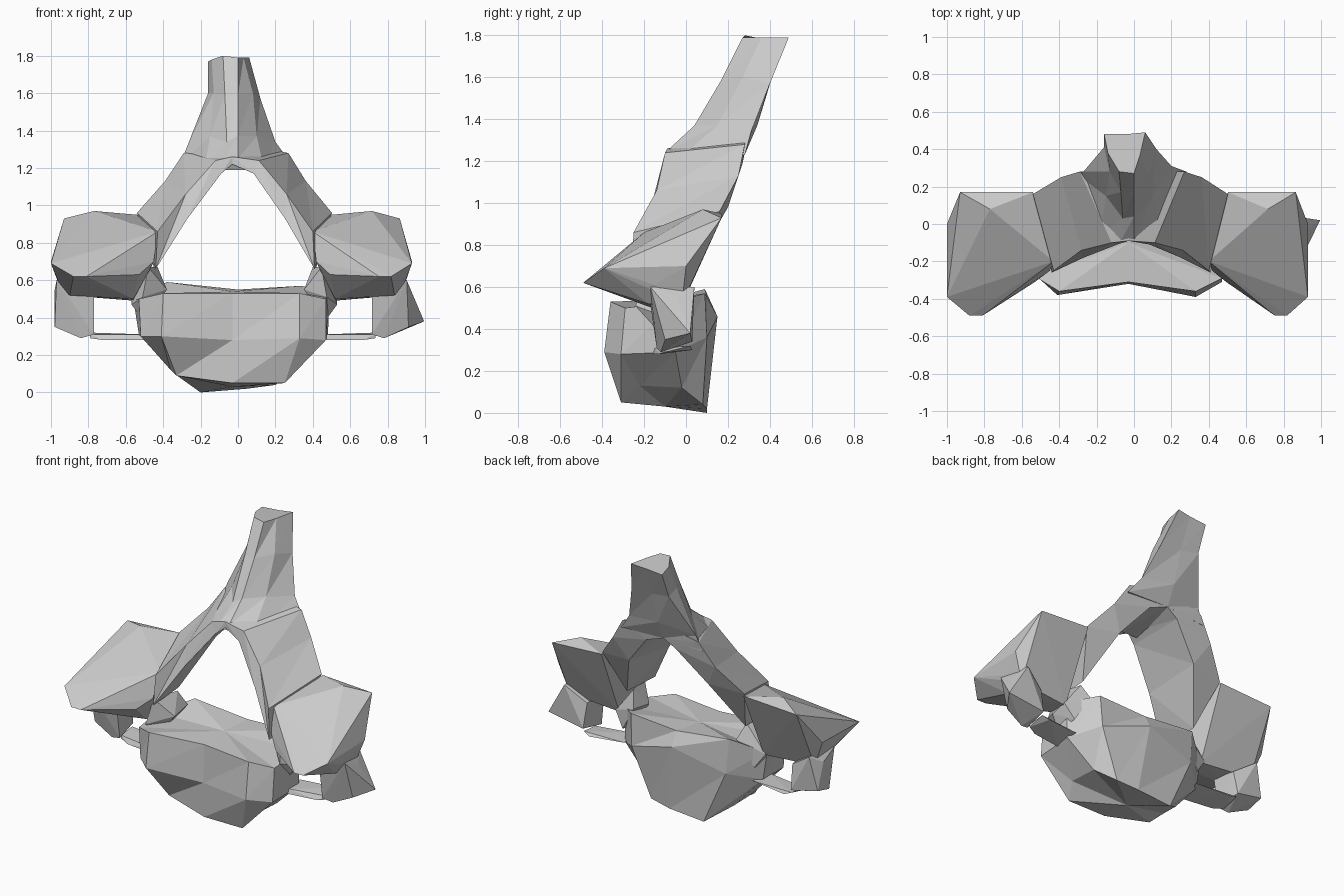
import bpy, bmesh


def finish(bm, name):
    bmesh.ops.recalc_face_normals(bm, faces=bm.faces[:])
    mesh = bpy.data.meshes.new(name)
    bm.to_mesh(mesh)
    bm.free()
    obj = bpy.data.objects.new(name, mesh)
    bpy.context.collection.objects.link(obj)


def hull(name, points):
    """Faceted convex lump around a few points."""
    bm = bmesh.new()
    for p in points:
        bm.verts.new(p)
    bmesh.ops.convex_hull(bm, input=bm.verts[:])
    loose = [v for v in bm.verts if not v.link_faces]
    bmesh.ops.delete(bm, geom=loose, context='VERTS')
    finish(bm, name)


def loft(name, rings, caps=None):
    """Skin equal-length rings; each end is a fan to a cap point or an n-gon."""
    bm = bmesh.new()
    rows = [[bm.verts.new(p) for p in r] for r in rings]
    n = len(rows[0])
    for a, b in zip(rows, rows[1:]):
        for i in range(n):
            j = (i + 1) % n
            bm.faces.new((a[i], a[j], b[j]))
            bm.faces.new((a[i], b[j], b[i]))
    for k, row in enumerate((rows[0], rows[-1])):
        if caps:
            c = bm.verts.new(caps[k])
            for i in range(n):
                bm.faces.new((row[i], row[(i + 1) % n], c))
        else:
            bm.faces.new(row)
    finish(bm, name)


def side(points, s, right_scale=0.93):
    """Place half-model points on the left (s=-1) or the slightly smaller right."""
    k = -1.0 if s < 0 else right_scale
    return [(x * k, y, z) for x, y, z in points]


# vertebral body: lower rim, waist, upper rim
lower = [(-.33, -.25, .09), (-.03, -.31, .05), (.25, -.31, .05), (.3, -.22, .13), (.3, -.02, .12),
         (.2, .08, .04), (.05, .1, .02), (-.2, .1, .0), (-.34, -.02, .1), (-.36, -.15, .12)]
waist = [(-.41, -.38, .3), (-.03, -.32, .28), (.33, -.39, .29), (.47, -.31, .28), (.48, -.05, .29),
         (.33, .1, .36), (0, .15, .46), (-.36, .1, .36), (-.53, -.05, .31), (-.52, -.28, .3)]
upper = [(-.4, -.36, .53), (-.03, -.31, .53), (.33, -.36, .53), (.47, -.29, .5), (.49, -.05, .53),
         (.34, .09, .57), (0, .1, .55), (-.38, .09, .59), (-.56, -.05, .5), (-.53, -.28, .5)]
loft("vertebral_body", [lower, waist, upper], [(-.03, -.1, .03), (-.03, -.1, .54)])

# spinous process: leaning blade with a narrow front strip and hollow back
loft("spinous_process", [
    [(-.07, -.09, 1.25), (0, -.09, 1.25), (.14, -.06, 1.19), (.28, .28, 1.23),
     (-.03, .28, 1.24), (-.31, .27, 1.22), (-.18, -.06, 1.19)],
    [(-.06, .03, 1.34), (0, .04, 1.37), (.1, .15, 1.37), (.2, .31, 1.34),
     (-.03, .34, 1.37), (-.27, .28, 1.32), (-.15, .15, 1.37)],
    [(-.07, .17, 1.59), (0, .17, 1.59), (.08, .27, 1.6), (.12, .4, 1.57),
     (-.03, .4, 1.58), (-.16, .41, 1.6), (-.13, .28, 1.6)],
    [(-.08, .28, 1.8), (0, .27, 1.79), (.03, .36, 1.79), (.06, .49, 1.79),
     (-.04, .48, 1.78), (-.16, .48, 1.77), (-.14, .38, 1.78)]])

for s, tag in ((-1, "left"), (1, "right")):
    # articular mass with the sloping facet on its front
    hull("articular_mass_" + tag, side([
        (1, -.39, .69), (.88, -.49, .62), (.81, -.49, .62), (.97, -.15, .61), (1, 0, .7),
        (.93, .17, .93), (.77, .08, .97), (.54, .17, .95), (.43, -.2, .86), (.45, -.25, .7),
        (.53, -.31, .63), (.55, -.03, .49), (.93, -.02, .52), (.9, -.18, .52), (.56, -.16, .5)], s))

    # pedicle with raised lip joining body and mass
    hull("pedicle_" + tag, side([
        (.5, -.15, .38), (.57, -.13, .47), (.57, -.02, .5), (.5, .0, .4), (.48, -.2, .67),
        (.43, -.02, .67), (.39, .03, .57), (.38, -.12, .55), (.51, -.24, .51)], s))

    # lamina: tilted sheet rising to the midline
    loft("lamina_" + tag, [
        side([(.44, -.26, .66), (.43, -.25, .86), (.54, .16, .96), (.45, .02, .67)], s),
        side([(.27, -.18, .93), (.28, -.14, 1.06), (.39, .25, 1.13), (.3, .2, .98)], s),
        side([(.09, -.11, 1.17), (.12, -.1, 1.24), (.29, .28, 1.28), (.11, .27, 1.19)], s),
        [(-.03, -.09, 1.22), (-.03, -.09, 1.26), (-.03, .29, 1.34), (-.03, .28, 1.24)]])

    # transverse process and the thin bar under its opening
    out = .98 if s < 0 else 1.07
    hull("transverse_process_" + tag, side([
        (out, .02, .38), (.98, -.1, .35), (.84, -.12, .29), (.77, -.14, .31), (.77, -.17, .52),
        (.97, -.17, .6), (.98, -.04, .55), (.78, .0, .5), (.79, .03, .34), (.93, .04, .6)], s))
    hull("foramen_bar_" + tag, side([
        (.49, -.16, .28), (.49, .0, .31), (.5, -.15, .31), (.72, -.13, .28), (.79, -.1, .29),
        (.79, -.1, .31), (.74, .03, .3), (.79, .02, .32)], s))
